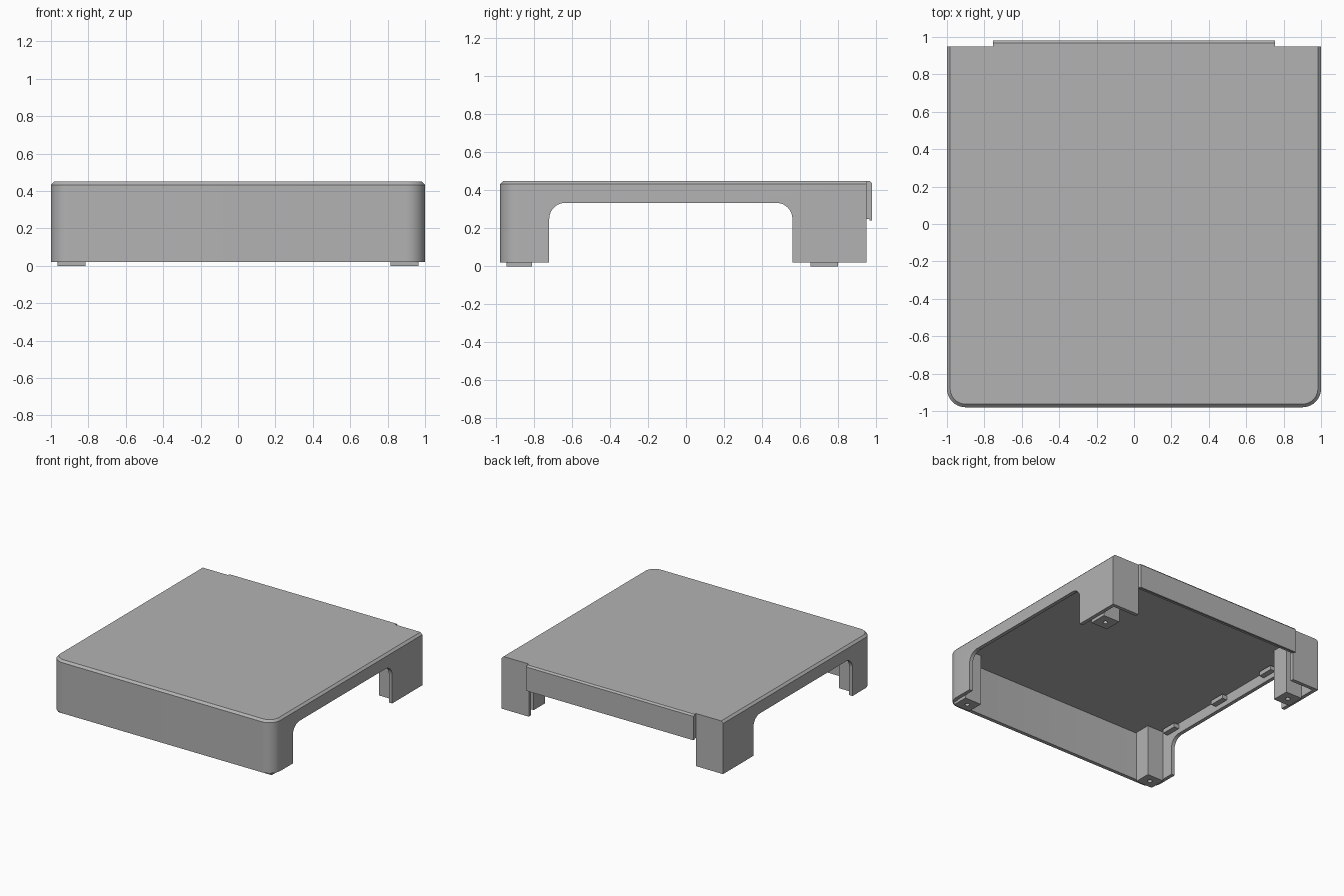
import bpy, bmesh, math

if "Cube" in bpy.data.objects:
    bpy.data.objects.remove(bpy.data.objects["Cube"])

grey = bpy.data.materials.new("plain grey")
grey.use_nodes = True
grey.diffuse_color = (0.45, 0.45, 0.45, 1)
grey.node_tree.nodes["Principled BSDF"].inputs["Base Color"].default_value = (0.45, 0.45, 0.45, 1)


def loft(name, loops):
    """Join equal-length loops of points into a closed solid."""
    bm = bmesh.new()
    rings = [[bm.verts.new(p) for p in loop] for loop in loops]
    n = len(rings[0])
    for a, b in zip(rings, rings[1:]):
        for i in range(n):
            j = (i + 1) % n
            bm.faces.new((a[i], a[j], b[j], b[i]))
    bm.faces.new(rings[0])
    bm.faces.new(rings[-1])
    bmesh.ops.recalc_face_normals(bm, faces=bm.faces)
    mesh = bpy.data.meshes.new(name)
    bm.to_mesh(mesh)
    bm.free()
    mesh.materials.append(grey)
    ob = bpy.data.objects.new(name, mesh)
    bpy.context.collection.objects.link(ob)
    return ob


def box(name, x0, x1, y0, y1, z0, z1):
    return loft(name, [[(x0, y0, z), (x1, y0, z), (x1, y1, z), (x0, y1, z)] for z in (z0, z1)])


def cut(ob, cutter):
    mod = ob.modifiers.new("cut", 'BOOLEAN')
    mod.operation = 'DIFFERENCE'
    mod.solver = 'EXACT'
    mod.object = cutter
    bpy.context.view_layer.objects.active = ob
    bpy.ops.object.modifier_apply(modifier=mod.name)
    bpy.data.objects.remove(cutter)


def arc(cu, cv, r, start, end, steps=10):
    for i in range(steps + 1):
        a = math.radians(start + (end - start) * i / steps)
        yield cu + r * math.cos(a), cv + r * math.sin(a)


def outline(inset, back, z):
    """Plan shape: rounded front corners, square back corners."""
    r = 0.1 - inset
    pts = list(arc(-0.9, -0.88, r, 180, 270)) + list(arc(0.9, -0.88, r, 270, 360))
    pts += [(1 - inset, back), (inset - 1, back)]
    return [(x, y, z) for x, y in pts]


# Cover: chamfered shell, hollow below
cover = loft("cover", [outline(0, 0.95, 0.02), outline(0, 0.95, 0.433), outline(0.017, 0.95, 0.45)])
cut(cover, loft("hollow", [outline(0.03, 0.92, -0.1), outline(0.03, 0.92, 0.42)]))

# Side openings with rounded upper corners
arch = [(-0.72, -0.1), (0.56, -0.1)]
arch += list(arc(0.475, 0.25, 0.085, 0, 90)) + list(arc(-0.635, 0.25, 0.085, 90, 180))
cut(cover, loft("side_opening", [[(x, y, z) for y, z in arch] for x in (-1.2, 1.2)]))

# Back opening between the rear corners
cut(cover, box("back_opening", -0.755, 0.755, 0.85, 1.1, -0.1, 0.42))

# Back panel: chamfered top, stepped lower lip
panel = [(0.94, 0.25), (0.966, 0.25), (0.966, 0.242), (0.98, 0.242),
         (0.98, 0.437), (0.968, 0.45), (0.94, 0.45)]
back_panel = loft("back_panel", [[(x, y, z) for y, z in panel] for x in (-0.755, 0.755)])

# Corner legs with a screw hole, and inner clips, on both sides
for side, s in (("left", 1), ("right", -1)):
    for end, y0, y1 in (("front", -0.945, -0.81), ("back", 0.655, 0.8)):
        leg = box(f"{end}_{side}_leg", s * 0.815, s * 0.965, y0, y1, 0, 0.425)
        yc = (y0 + y1) / 2
        cut(leg, loft("screw_hole", [[(s * 0.89 + u, yc + v, z) for u, v in list(arc(0, 0, 0.018, 0, 360, 16))[:-1]]
                                     for z in (-0.05, 0.15)]))
    for i, y in enumerate((-0.7, -0.14, 0.42)):
        box(f"{side}_clip_{i + 1}", s * 0.925, s * 0.975, y - 0.065, y + 0.065, 0.375, 0.41)

# Smooth the rounded corners, keep the edges sharp
bpy.ops.object.select_all(action='DESELECT')
cover.select_set(True)
bpy.context.view_layer.objects.active = cover
bpy.ops.object.shade_smooth_by_angle(angle=math.radians(30))
